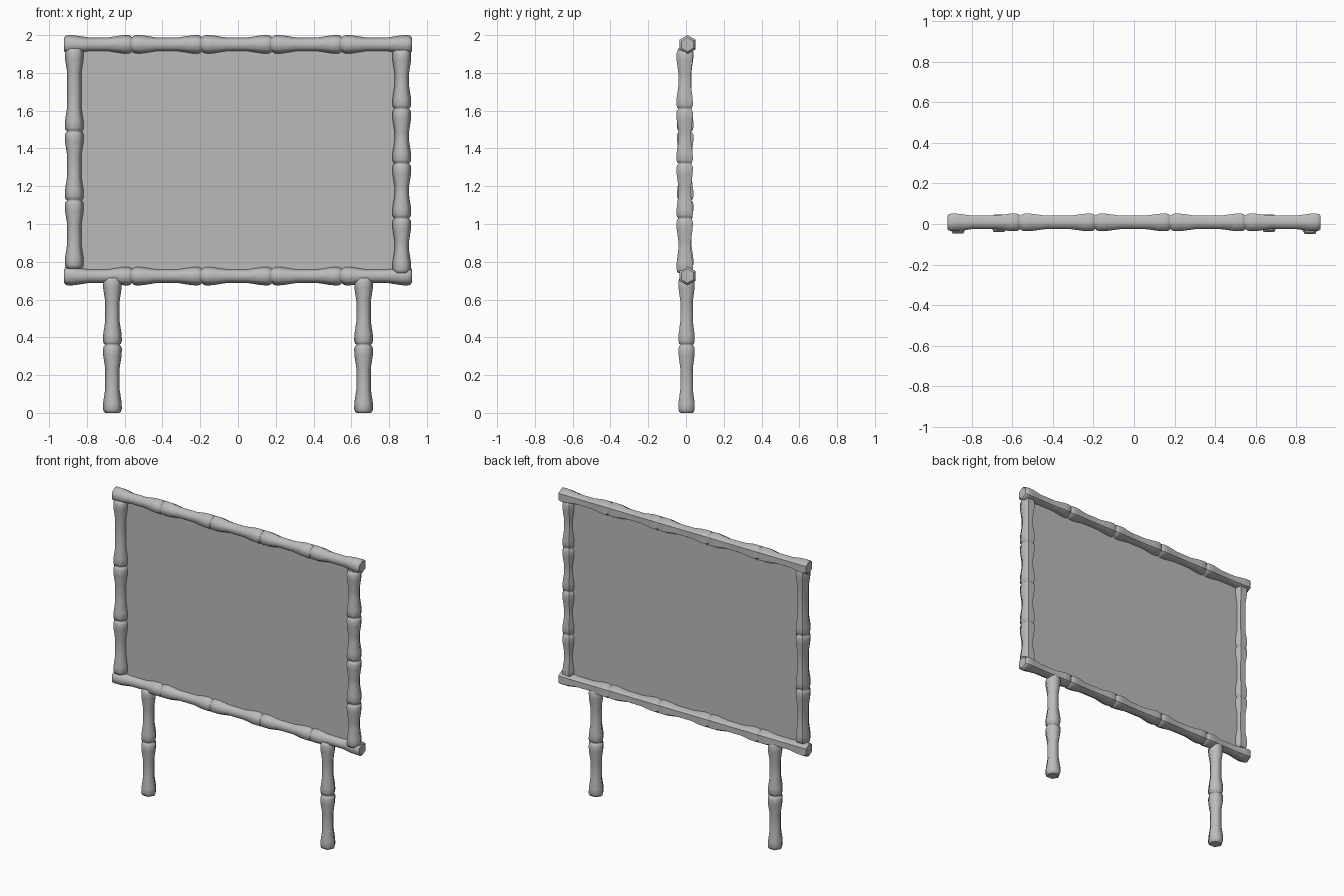
import bpy, bmesh, math
from mathutils import Vector

cube = bpy.data.objects.get("Cube")
if cube:
    bpy.data.objects.remove(cube, do_unlink=True)


def material(name, rgb):
    m = bpy.data.materials.new(name)
    m.use_nodes = True
    m.diffuse_color = (*rgb, 1)
    m.node_tree.nodes["Principled BSDF"].inputs["Base Color"].default_value = (*rgb, 1)
    return m


grey = material("plain grey", (0.5, 0.5, 0.5))
SIDES = 6
# one bamboo segment: (distance in from the joint, radius)
JOINT = [(0.0, 0.037), (0.006, 0.045), (0.02, 0.05), (0.055, 0.049), (0.125, 0.038)]


def finish(name, bm):
    bmesh.ops.recalc_face_normals(bm, faces=bm.faces)
    mesh = bpy.data.meshes.new(name)
    bm.to_mesh(mesh)
    bm.free()
    mesh.materials.append(grey)
    obj = bpy.data.objects.new(name, mesh)
    bpy.context.collection.objects.link(obj)
    return obj


def bamboo(name, axis, marks, offset, flat_back=True):
    """Six-sided cane along x or z with joints at the marks."""
    along = Vector((1, 0, 0)) if axis == "x" else Vector((0, 0, 1))
    across = Vector((0, 0, 1)) if axis == "x" else Vector((1, 0, 0))
    depth = Vector((0, 1, 0))
    bm = bmesh.new()
    rings = []
    for a, b in zip(marks, marks[1:]):
        stations = [(a + d, r) for d, r in JOINT]
        stations += [(b - d, r) for d, r in reversed(JOINT)]
        if rings:
            stations = stations[1:]
        for pos, radius in stations:
            ring = []
            for i in range(SIDES):
                t = math.tau * i / SIDES
                p = along * pos + across * radius * math.cos(t) + depth * radius * math.sin(t)
                ring.append(bm.verts.new(p + Vector(offset)))
            rings.append(ring)
    for lo, hi in zip(rings, rings[1:]):
        for i in range(SIDES):
            j = (i + 1) % SIDES
            face = bm.faces.new((lo[i], lo[j], hi[j], hi[i]))
            face.smooth = True
            # crisp edges around the rear facet
            if flat_back and i == 1:
                for e in face.edges:
                    along_edge = abs((e.verts[0].co - e.verts[1].co).dot(along)) > 0.001
                    if along_edge:
                        e.smooth = False
    for ring in (rings[0], rings[-1]):
        cap = bm.faces.new(ring)
        for e in cap.edges:
            e.smooth = False
    return finish(name, bm)


# horizontal rails
rail_marks = [-0.92, -0.56, -0.19, 0.18, 0.55, 0.92]
bamboo("top_rail", "x", rail_marks, (0, 0.008, 1.95))
bamboo("bottom_rail", "x", rail_marks, (0, 0.008, 0.725))

# upright posts
bamboo("right_post", "z", [0.765, 1.125, 1.49, 1.93], (-0.867, -0.004, 0))
bamboo("left_post", "z", [0.74, 1.03, 1.32, 1.61, 1.92], (0.867, -0.007, 0))

# legs
for name, x in (("right_leg", -0.665), ("left_leg", 0.665)):
    bamboo(name, "z", [0, 0.36, 0.715], (x, 0.003, 0), flat_back=False)

# thin board
bm = bmesh.new()
bmesh.ops.create_cube(bm, size=1)
for v in bm.verts:
    v.co = Vector((v.co.x * 1.74, v.co.y * 0.004 + 0.005, v.co.z * 1.22 + 1.34))
finish("board", bm)
